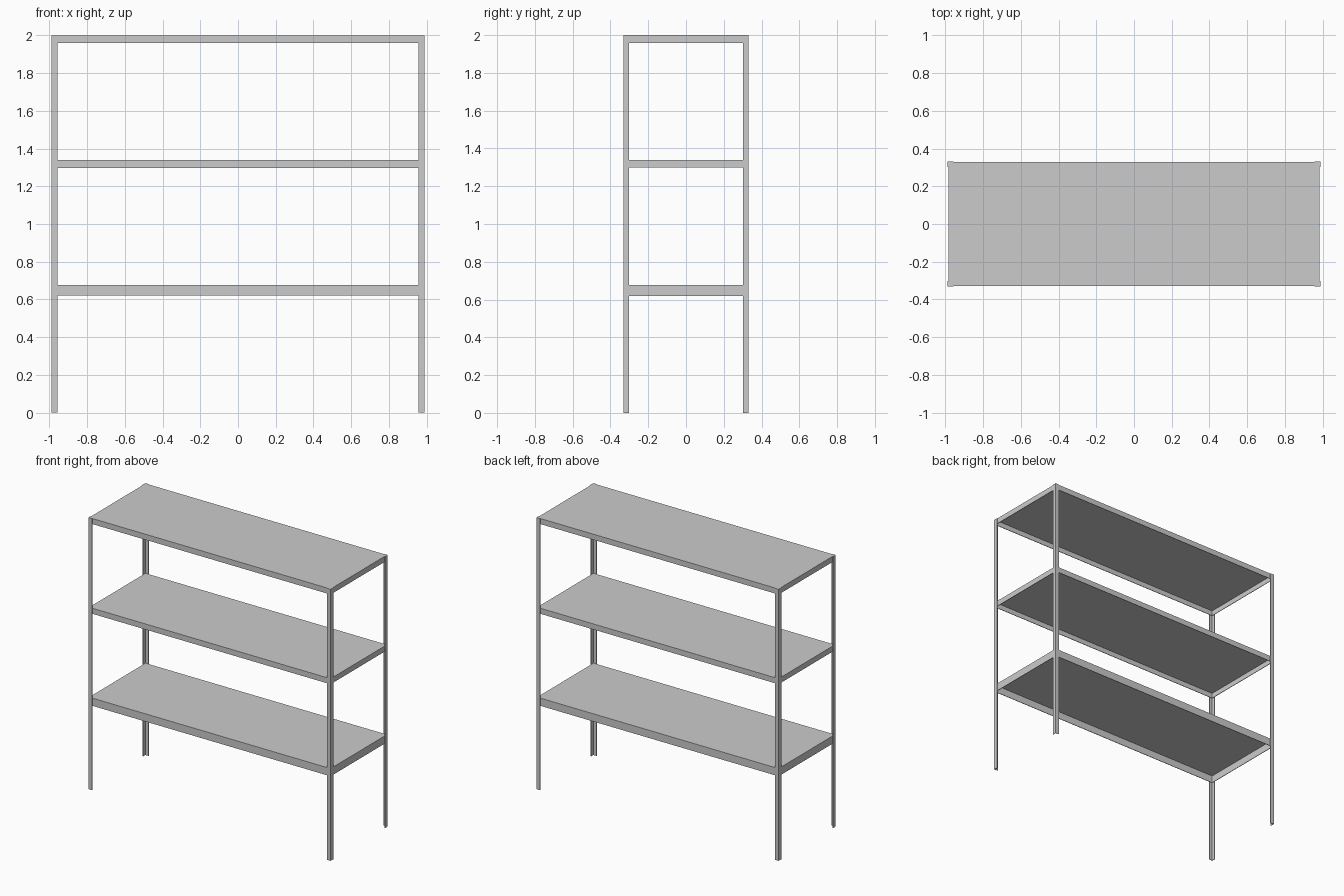
import bpy, bmesh

if "Cube" in bpy.data.objects:
    bpy.data.objects.remove(bpy.data.objects["Cube"])

X, Y, H = 0.988, 0.332, 2.0   # half width, half depth, height
LEG, T = 0.03, 0.004          # angle-iron flange width, sheet thickness


def add_object(name, bm):
    bmesh.ops.recalc_face_normals(bm, faces=bm.faces)
    mesh = bpy.data.meshes.new(name)
    bm.to_mesh(mesh)
    bm.free()
    ob = bpy.data.objects.new(name, mesh)
    bpy.context.collection.objects.link(ob)
    return ob


# L-section corner post, extruded upward
def post(name, sx, sy):
    profile = [(0, 0), (LEG, 0), (LEG, T), (T, T), (T, LEG), (0, LEG)]
    bm = bmesh.new()
    base = bm.faces.new([bm.verts.new((sx * (X - a), sy * (Y - b), 0))
                         for a, b in profile])
    ext = bmesh.ops.extrude_face_region(bm, geom=[base], use_keep_orig=True)
    top = [v for v in ext["geom"] if isinstance(v, bmesh.types.BMVert)]
    bmesh.ops.translate(bm, verts=top, vec=(0, 0, H))
    add_object(name, bm)


# Folded sheet shelf: a tray open at the underside, inside the posts
def shelf(name, z_low, z_top):
    bm = bmesh.new()
    bmesh.ops.create_cube(bm, size=1)
    for v in bm.verts:
        v.co = (v.co.x * 2 * (X - T), v.co.y * 2 * (Y - T),
                z_top if v.co.z > 0 else z_low)
    bm.normal_update()
    bottom = [f for f in bm.faces if f.normal.z < -0.5]
    bmesh.ops.delete(bm, geom=bottom, context='FACES_ONLY')
    ob = add_object(name, bm)
    mod = ob.modifiers.new("sheet_thickness", 'SOLIDIFY')
    mod.thickness = T
    mod.offset = -1
    mod.use_even_offset = True


for side, sx in (("left", -1), ("right", 1)):
    for end, sy in (("front", -1), ("back", 1)):
        post(f"{end}_{side}_post", sx, sy)

shelf("bottom_shelf", 0.62, 0.677)
shelf("middle_shelf", 1.298, 1.339)
shelf("top_shelf", 1.959, 2.0)
